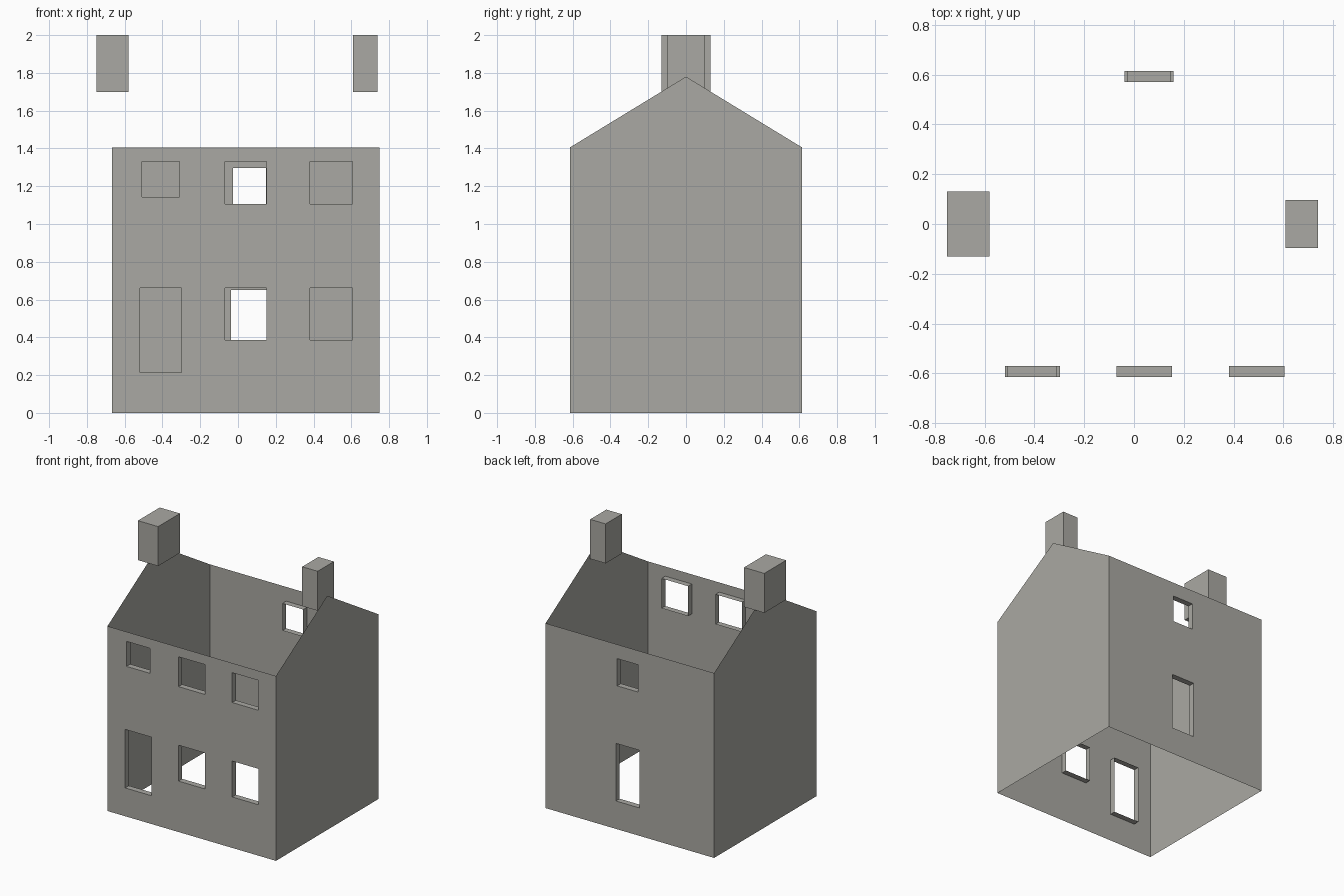
import bpy, bmesh

if "Cube" in bpy.data.objects:
    bpy.data.objects.remove(bpy.data.objects["Cube"])

X0, X1 = -0.667, 0.75      # gable wall positions
DEPTH = 0.615              # front and back walls at -DEPTH / +DEPTH
EAVES, RIDGE = 1.405, 1.78
REVEAL = 0.045             # depth of the opening linings

stone = bpy.data.materials.new("grey_stone")
stone.diffuse_color = (0.402, 0.397, 0.366, 1)
stone.use_nodes = True
stone.node_tree.nodes["Principled BSDF"].inputs["Base Color"].default_value = stone.diffuse_color


def finish(name, bm):
    bmesh.ops.remove_doubles(bm, verts=bm.verts, dist=1e-5)
    mesh = bpy.data.meshes.new(name)
    bm.to_mesh(mesh)
    bm.free()
    mesh.materials.append(stone)
    ob = bpy.data.objects.new(name, mesh)
    bpy.context.collection.objects.link(ob)
    return ob


def add_face(bm, points, flip=False):
    if flip:
        points = points[::-1]
    bm.faces.new([bm.verts.new(p) for p in points])


def pierced_wall(name, side, openings):
    """Thin wall at y = side * DEPTH with lined openings (x0, x1, z0, z1)."""
    bm = bmesh.new()
    y, y_in, flip = side * DEPTH, side * (DEPTH - REVEAL), side > 0
    xs = sorted({X0, X1} | {v for o in openings for v in o[:2]})
    zs = sorted({0, EAVES} | {v for o in openings for v in o[2:]})
    # wall panels around the openings
    for a, b in zip(xs, xs[1:]):
        for c, d in zip(zs, zs[1:]):
            mx, mz = (a + b) / 2, (c + d) / 2
            if any(o[0] < mx < o[1] and o[2] < mz < o[3] for o in openings):
                continue
            add_face(bm, [(a, y, c), (b, y, c), (b, y, d), (a, y, d)], flip)
    # linings running inward from each opening
    for a, b, c, d in openings:
        ring = [(a, c), (b, c), (b, d), (a, d)]
        for p, q in zip(ring, ring[1:] + ring[:1]):
            add_face(bm, [(q[0], y, q[1]), (q[0], y_in, q[1]),
                          (p[0], y_in, p[1]), (p[0], y, p[1])], flip)
    finish(name, bm)


def gable_wall(name, x):
    bm = bmesh.new()
    profile = [(-DEPTH, 0), (DEPTH, 0), (DEPTH, EAVES), (0, RIDGE), (-DEPTH, EAVES)]
    add_face(bm, [(x, y, z) for y, z in profile], x < 0)
    finish(name, bm)


def chimney(name, x0, x1, half_depth):
    bm = bmesh.new()
    bmesh.ops.create_cube(bm, size=1)
    for v in bm.verts:
        v.co = ((x0 + x1) / 2 + v.co.x * (x1 - x0),
                v.co.y * 2 * half_depth, 1.85 + v.co.z * 0.3)
    finish(name, bm)


# front: three upper windows, a door and two lower windows
pierced_wall("front_wall", -1, [
    (-0.507, -0.31, 1.142, 1.332), (-0.07, 0.152, 1.105, 1.332),
    (0.382, 0.605, 1.105, 1.332), (-0.518, -0.298, 0.215, 0.66),
    (-0.07, 0.152, 0.387, 0.66), (0.382, 0.605, 0.387, 0.66)])

# back: one small window above a door
pierced_wall("back_wall", 1, [
    (-0.026, 0.148, 1.09, 1.297), (-0.038, 0.159, 0.212, 0.65)])

gable_wall("left_gable", X0)
gable_wall("right_gable", X1)
chimney("left_chimney", -0.75, -0.58, 0.131)
chimney("right_chimney", 0.608, 0.738, 0.097)
